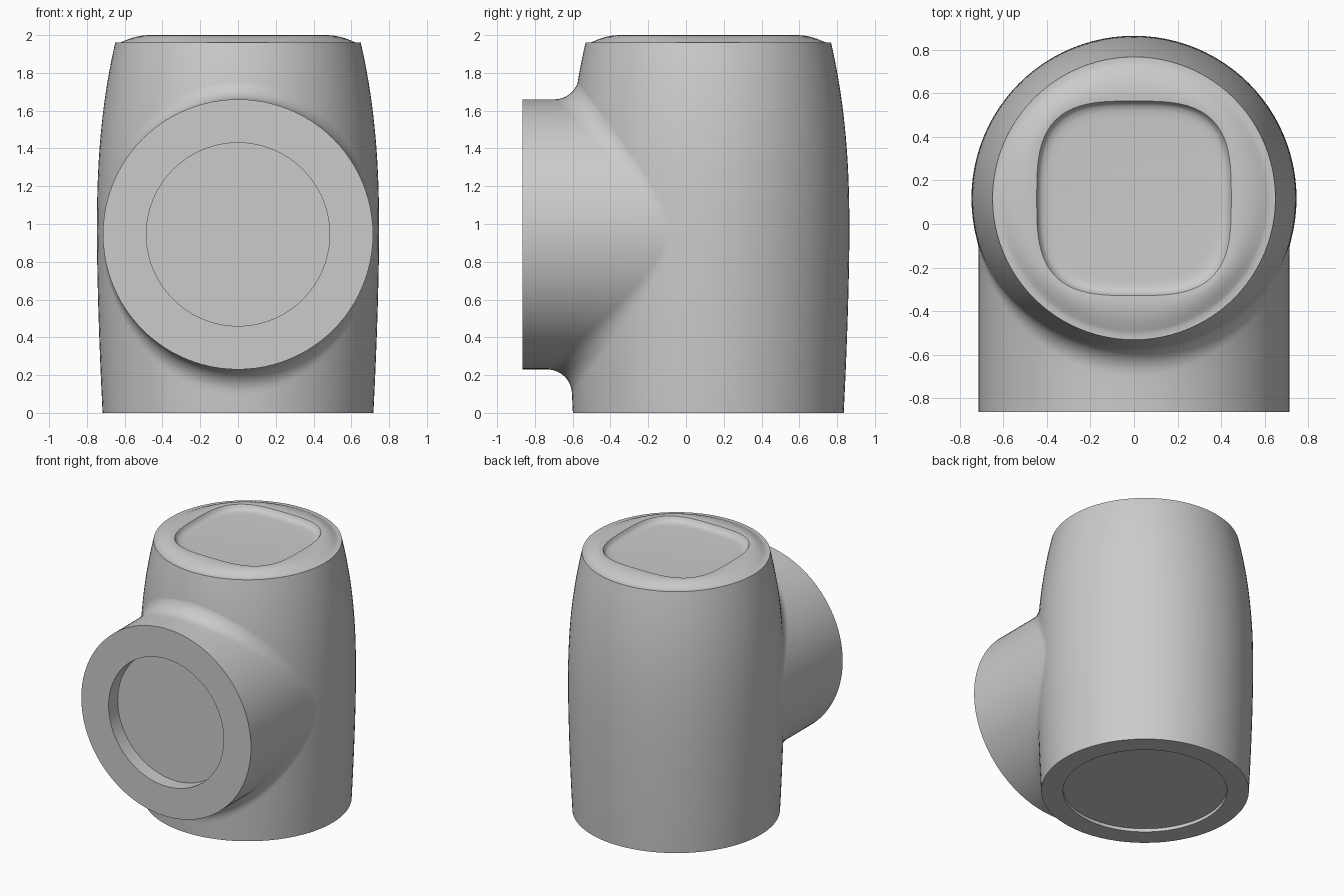
import bpy, bmesh
from math import sin, cos, sqrt, pi, radians
from mathutils import Vector

if "Cube" in bpy.data.objects:
    bpy.data.objects.remove(bpy.data.objects["Cube"])

SEG = 96
CY = 0.118            # y of the barrel axis
NZ, NR = 0.945, 0.715  # height and radius of the front outlet
FRONT = -0.865
FILLET = 0.13


def barrel_radius(z):
    if z < 0.95:
        return 0.747 - 0.03 * ((0.95 - z) / 0.95) ** 1.6
    return 0.747 - 0.097 * ((z - 0.95) / 1.01) ** 2.4


def loft(name, rings, cap_end, drop=None):
    """Skin a list of rings, cap the start and optionally the end."""
    bm = bmesh.new()
    rows = [[bm.verts.new(p) for p in ring] for ring in rings]
    for a, b in zip(rows, rows[1:]):
        for i in range(SEG):
            j = (i + 1) % SEG
            bm.faces.new((a[i], a[j], b[j], b[i]))
    bm.faces.new(rows[0][::-1])
    if cap_end:
        bm.faces.new(rows[-1])
    if drop:
        hidden = [f for f in bm.faces if all(drop(v.co) for v in f.verts)]
        bmesh.ops.delete(bm, geom=hidden, context='FACES')
    mesh = bpy.data.meshes.new(name)
    bm.to_mesh(mesh)
    bm.free()
    ob = bpy.data.objects.new(name, mesh)
    bpy.context.collection.objects.link(ob)
    bpy.ops.object.select_all(action='DESELECT')
    ob.select_set(True)
    bpy.context.view_layer.objects.active = ob
    bpy.ops.object.shade_smooth_by_angle(angle=radians(35))
    return ob


def flat_ring(r, z, n=2.0):
    """Horizontal superellipse ring: n=2 is a circle, larger is squarer."""
    pts = []
    for i in range(SEG):
        c, s = cos(2 * pi * i / SEG), sin(2 * pi * i / SEG)
        k = r / (abs(c) ** n + abs(s) ** n) ** (1 / n)
        pts.append((k * c, CY + k * s, z))
    return pts


# Barrel body: recessed base, bulging wall, rounded top lip, squarish dish
rings = [flat_ring(0.566, 0.025), flat_ring(0.566, 0)]
rings += [flat_ring(barrel_radius(1.96 * i / 40), 1.96 * i / 40) for i in range(41)]
top = [(0.625, 1.96, 2), (0.61, 1.966, 2), (0.58, 1.979, 2.1), (0.545, 1.99, 2.25),
       (0.51, 1.997, 2.5), (0.475, 2.0, 2.8), (0.447, 1.998, 3.2),
       (0.437, 1.978, 3.2), (0.425, 1.966, 3.2), (0.40, 1.96, 3.2), (0.37, 1.958, 3.2)]
rings += [flat_ring(*t) for t in top]
loft("barrel_body", rings, True,
     lambda p: p.y < CY and p.x ** 2 + (p.z - NZ) ** 2 < NR ** 2)


# Front outlet: recessed face, round rim, rolling-ball fillet into the barrel
def outlet_ring(r, y):
    return [(r * cos(2 * pi * i / SEG), y, NZ - r * sin(2 * pi * i / SEG))
            for i in range(SEG)]


def fillet_ring(t):
    pts = []
    for i in range(SEG):
        a = 2 * pi * i / SEG
        out = Vector((cos(a), 0, -sin(a)))
        c = out * (NR + FILLET) + Vector((0, 0, NZ))
        c.y = CY - sqrt((barrel_radius(c.z) + FILLET) ** 2 - c.x ** 2)
        to_axis = Vector((-c.x, CY - c.y, 0)).normalized()
        pts.append(c + (-out).slerp(to_axis, t) * FILLET)
    return pts


start = fillet_ring(0)
rings = [outlet_ring(0.485, FRONT + 0.11), outlet_ring(0.485, FRONT),
         outlet_ring(NR, FRONT)]
for k in (0.33, 0.67):
    rings.append([(p.x, FRONT + (p.y - FRONT) * k, p.z) for p in start])
rings += [fillet_ring(k / 10) for k in range(11)]
loft("front_outlet", rings, False)
